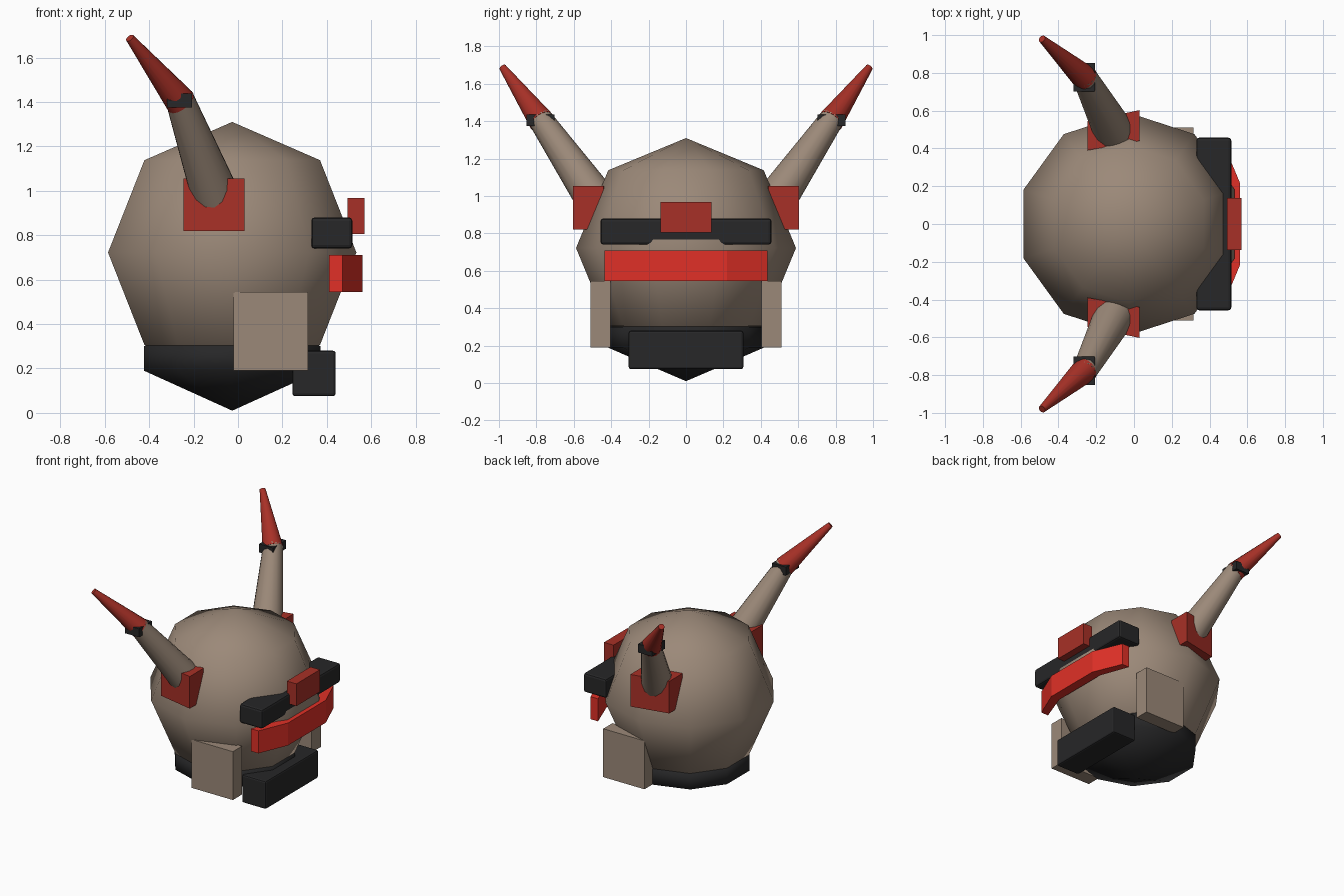
import bpy, bmesh, math
from mathutils import Vector, Matrix

cube = bpy.data.objects.get("Cube")
if cube:
    bpy.data.objects.remove(cube, do_unlink=True)


def material(name, rgb):
    m = bpy.data.materials.new(name)
    m.use_nodes = True
    m.diffuse_color = (*rgb, 1)
    m.node_tree.nodes["Principled BSDF"].inputs["Base Color"].default_value = (*rgb, 1)
    return m


TAN = material("tan", (0.33, 0.25, 0.19))
BRIGHT = material("bright red", (0.75, 0.03, 0.02))
RED = material("dull red", (0.39, 0.03, 0.02))
DARK = material("charcoal", (0.02, 0.02, 0.021))


def finish(bm, name, mat, smooth=None):
    bmesh.ops.recalc_face_normals(bm, faces=bm.faces)
    me = bpy.data.meshes.new(name)
    bm.to_mesh(me)
    bm.free()
    me.materials.append(mat)
    ob = bpy.data.objects.new(name, me)
    bpy.context.collection.objects.link(ob)
    if smooth:
        bpy.ops.object.select_all(action='DESELECT')
        ob.select_set(True)
        bpy.context.view_layer.objects.active = ob
        bpy.ops.object.shade_smooth_by_angle(angle=math.radians(smooth))
    return ob


def box(name, mat, lo, hi, bevel=0):
    lo, hi = Vector(lo), Vector(hi)
    bm = bmesh.new()
    bmesh.ops.create_cube(bm, size=1, matrix=Matrix.Translation((lo + hi) / 2)
                          @ Matrix.Diagonal((*(hi - lo), 1)))
    if bevel:
        bmesh.ops.bevel(bm, geom=bm.edges[:], offset=bevel, segments=2,
                        profile=0.5, affect='EDGES')
    return finish(bm, name, mat)


def prism(name, mat, outline, z0, z1):
    """Extrude a plan outline upwards."""
    bm = bmesh.new()
    face = bm.faces.new([bm.verts.new((x, y, z0)) for x, y in outline])
    top = bmesh.ops.extrude_face_region(bm, geom=[face])["geom"]
    bmesh.ops.translate(bm, vec=(0, 0, z1 - z0),
                        verts=[v for v in top if isinstance(v, bmesh.types.BMVert)])
    return finish(bm, name, mat)


def lathe(name, mat, profile, cx, sides=10):
    """Turn a (radius, height) profile about a vertical axis at x = cx."""
    bm = bmesh.new()
    pts = [bm.verts.new((cx, r, z)) for r, z in profile]
    edges = [bm.edges.new(p) for p in zip(pts, pts[1:])]
    bmesh.ops.spin(bm, geom=pts + edges, cent=(cx, 0, 0), axis=(0, 0, 1),
                   angle=math.tau, steps=sides, use_duplicate=False)
    bmesh.ops.remove_doubles(bm, verts=bm.verts, dist=0.001)
    return finish(bm, name, mat, 180)


def cone(name, mat, a, b, r1, r2, sides=16):
    a, b = Vector(a), Vector(b)
    d = b - a
    bm = bmesh.new()
    bmesh.ops.create_cone(bm, cap_ends=True, segments=sides, radius1=r1, radius2=r2,
                          depth=d.length, matrix=Matrix.Translation((a + b) / 2)
                          @ d.to_track_quat('Z', 'Y').to_matrix().to_4x4())
    return finish(bm, name, mat, 40)


# Head and lower jaw
R, CZ, CX = 0.588, 0.722, -0.026
lathe("head", TAN, [(R * math.sin(i * math.pi / 4), CZ + R * math.cos(i * math.pi / 4))
                    for i in range(5)], CX)
lathe("jaw", DARK, [(0.405, 0.305), (0.418, 0.30), (0.418, 0.19), (0, 0.01)], CX)

# Paired side parts
for side, s in (("right", -1), ("left", 1)):
    prism(side + "_horn_socket", RED,
          [(0.03, s * 0.603), (-0.245, s * 0.545), (-0.245, s * 0.39), (0.03, s * 0.44)],
          0.82, 1.055)
    cone(side + "_horn", TAN, (-0.105, s * 0.485, 0.985), (-0.265, s * 0.785, 1.42), 0.108, 0.065)
    box(side + "_horn_band", DARK, (-0.32, s * 0.777 - 0.075, 1.375),
        (-0.207, s * 0.777 + 0.075, 1.437))
    cone(side + "_horn_tip", RED, (-0.258, s * 0.772, 1.40), (-0.487, s * 0.98, 1.688), 0.07, 0.02)
    box(side + "_cheek_guard", TAN, (-0.02, s * 0.457 - 0.053, 0.19),
        (0.315, s * 0.457 + 0.053, 0.545))

# Face parts
box("brow_bar", DARK, (0.33, -0.457, 0.74), (0.515, 0.457, 0.88), 0.015)
box("brow_block", RED, (0.493, -0.137, 0.805), (0.57, 0.137, 0.968))
box("chin_guard", DARK, (0.245, -0.307, 0.075), (0.44, 0.307, 0.28), 0.012)

# Wrapped visor
half = [(0.56, 0.22), (0.47, 0.435), (0.41, 0.435), (0.49, 0.22)]
prism("visor", BRIGHT, half + [(x, -y) for x, y in reversed(half)], 0.545, 0.71)
